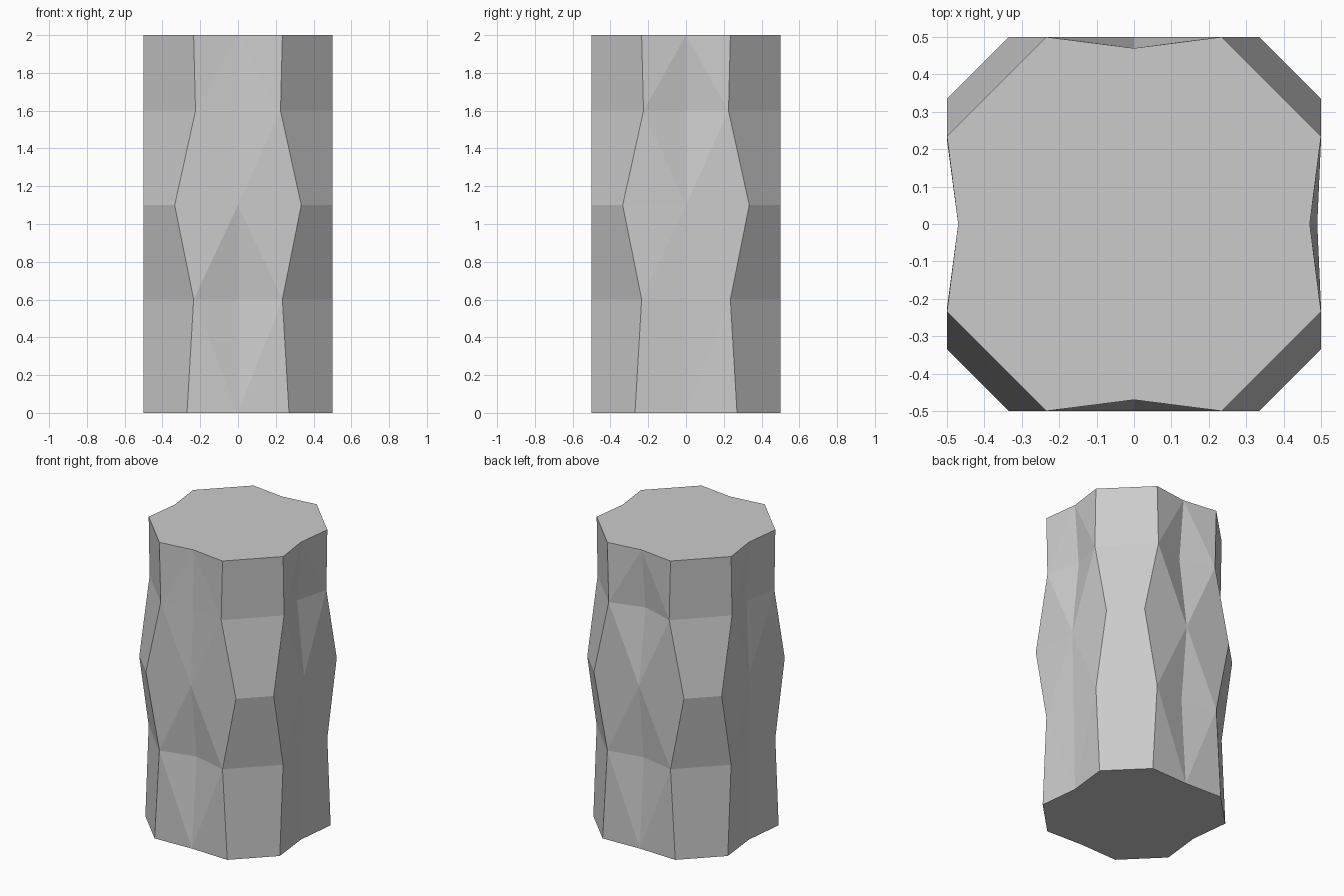
import bpy, bmesh

if "Cube" in bpy.data.objects:
    bpy.data.objects.remove(bpy.data.objects["Cube"])

# Each ring: height, half-width of the flat sides, then the depth of the
# side centres (front, right, back, left)
RINGS = [
    (0.0, 0.27, (0.49, 0.47, 0.49, 0.47)),
    (0.6, 0.235, (0.44, 0.48, 0.45, 0.46)),
    (1.1, 0.335, (0.50, 0.49, 0.50, 0.47)),
    (1.6, 0.225, (0.48, 0.44, 0.43, 0.45)),
    (2.0, 0.235, (0.47, 0.47, 0.47, 0.47)),
]


def turn(x, y, quarter):
    for _ in range(quarter):
        x, y = -y, x
    return x, y


bm = bmesh.new()

# Stacked twelve-point rings: corner, dented centre, corner on each side
rings = []
for z, a, mids in RINGS:
    ring = []
    for q, m in enumerate(mids):
        for x, y in ((-a, -0.5), (0, -m), (a, -0.5)):
            ring.append(bm.verts.new((*turn(x, y, q), z)))
    rings.append(ring)

# Chipped side facets (diagonals alternate up and down) and chamfer quads
for level, (lo, hi) in enumerate(zip(rings, rings[1:])):
    for q in range(4):
        i = 3 * q
        n = (i + 3) % 12
        l0, l1, l2 = lo[i:i + 3]
        h0, h1, h2 = hi[i:i + 3]
        if level % 2 == 0:
            tris = ((l0, l1, h0), (l1, h1, h0), (l1, h2, h1), (l1, l2, h2))
        else:
            tris = ((l0, h1, h0), (l0, l1, h1), (l1, l2, h1), (l2, h2, h1))
        for t in tris:
            bm.faces.new(t)
        bm.faces.new((l2, lo[n], hi[n], h2))

# Flat end caps
bm.faces.new(rings[-1])
bm.faces.new(rings[0][::-1])
bmesh.ops.recalc_face_normals(bm, faces=bm.faces)

mesh = bpy.data.meshes.new("stone_pillar")
bm.to_mesh(mesh)
bm.free()
bpy.context.collection.objects.link(bpy.data.objects.new("stone_pillar", mesh))
